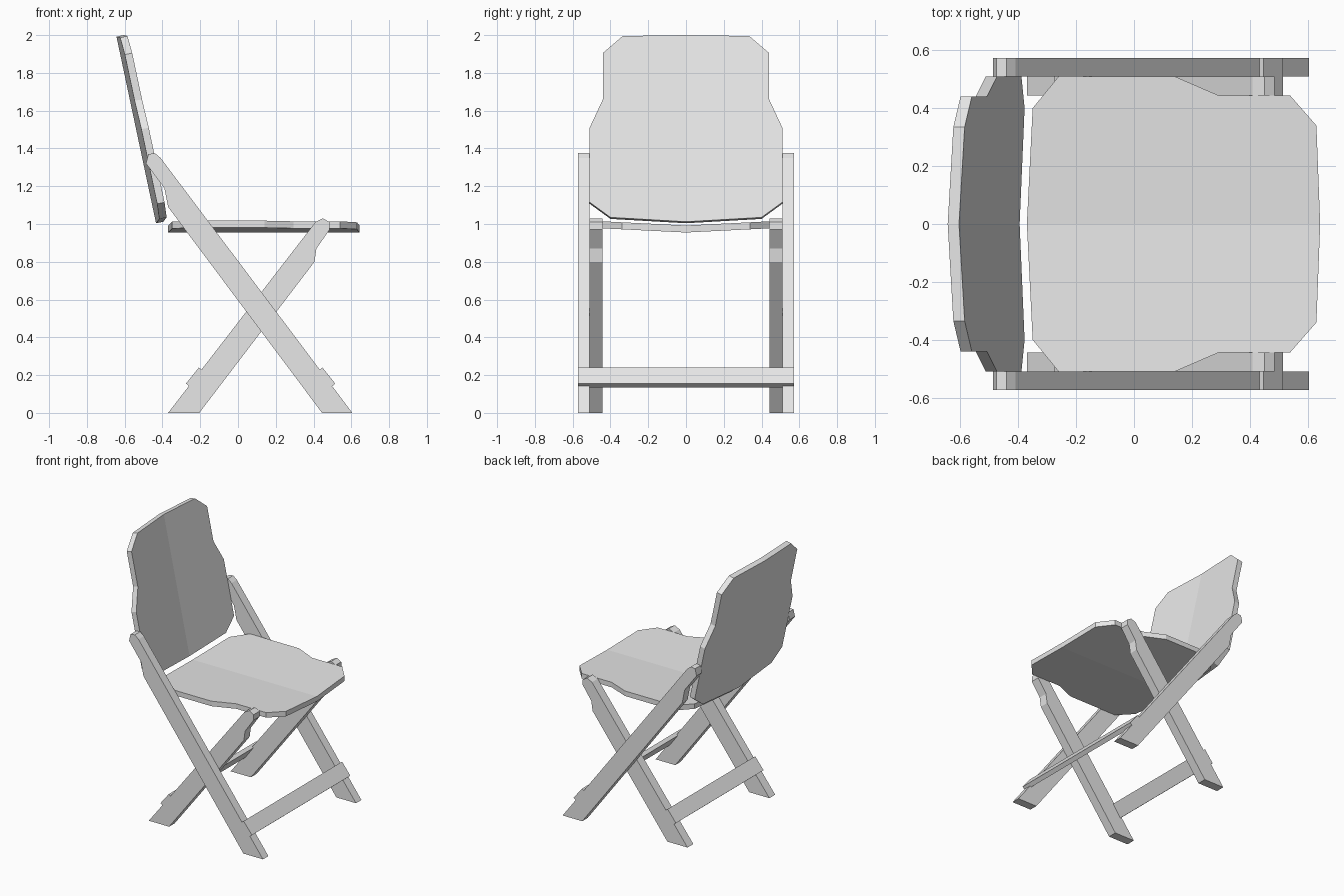
import bpy, bmesh
from mathutils import Vector

if "Cube" in bpy.data.objects:
    bpy.data.objects.remove(bpy.data.objects["Cube"])

mat = bpy.data.materials.new("light grey")
mat.diffuse_color = (0.8, 0.8, 0.8, 1)
mat.use_nodes = True
mat.node_tree.nodes["Principled BSDF"].inputs["Base Color"].default_value = mat.diffuse_color


def slab(name, polygons, offset):
    """Extrude flat polygons (sharing edges where they meet) by an offset vector."""
    bm = bmesh.new()
    for poly in polygons:
        bm.faces.new([bm.verts.new(p) for p in poly])
    bmesh.ops.remove_doubles(bm, verts=bm.verts, dist=1e-5)
    ext = bmesh.ops.extrude_face_region(bm, geom=bm.faces[:], use_keep_orig=True)
    moved = [g for g in ext["geom"] if isinstance(g, bmesh.types.BMVert)]
    bmesh.ops.translate(bm, verts=moved, vec=Vector(offset))
    bmesh.ops.recalc_face_normals(bm, faces=bm.faces)
    me = bpy.data.meshes.new(name)
    bm.to_mesh(me)
    bm.free()
    me.materials.append(mat)
    ob = bpy.data.objects.new(name, me)
    bpy.context.collection.objects.link(ob)
    return ob


def side_slab(name, profile, y0, y1):
    """Extrude an x-z profile between two y positions."""
    return slab(name, [[(x, y0, z) for x, z in profile]], (0, y1 - y0, 0))


def creased_panel(name, outline, place, offset):
    """Two mirrored halves meeting in a shallow crease at y = 0."""
    halves = [[place(a, s * y) for a, y in outline] for s in (1, -1)]
    return slab(name, halves, offset)


# Leg profiles, in x and z
long_leg = [(0.445, 0), (0.605, 0), (-0.41, 1.35), (-0.44, 1.375),
            (-0.475, 1.37), (-0.487, 1.32), (-0.39, 1.19), (-0.37, 1.09)]
short_leg = [(-0.37, 0), (-0.205, 0), (0.405, 0.80), (0.415, 0.87), (0.485, 0.97),
             (0.485, 1.01), (0.45, 1.03), (0.41, 1.01)]
for side, s in (("left", 1), ("right", -1)):
    side_slab("long_leg_" + side, long_leg, s * 0.51, s * 0.573)
    side_slab("short_leg_" + side, short_leg, s * 0.443, s * 0.51)

# Cross bars let into the edges of the legs
side_slab("front_cross_bar", [(0.425, 0.222), (0.447, 0.24), (0.515, 0.155), (0.49, 0.134)],
          -0.573, 0.573)
side_slab("rear_cross_bar", [(-0.185, 0.222), (-0.207, 0.24), (-0.275, 0.155), (-0.25, 0.134)],
          -0.51, 0.51)

# Seat, outline in x and y
seat = [(-0.37, 0), (-0.35, 0.40), (-0.26, 0.51), (0.14, 0.51), (0.295, 0.443),
        (0.54, 0.443), (0.63, 0.34), (0.643, 0)]
creased_panel("seat", seat, lambda x, y: (x, y, 0.955 + 0.05 * abs(y)), (0, 0, 0.037))

# Leaning back rest, outline in z and y
back = [(1.012, 0), (1.035, 0.40), (1.115, 0.51), (1.51, 0.51), (1.66, 0.44),
        (1.905, 0.44), (1.995, 0.335), (2.0, 0)]
creased_panel("back_rest", back,
              lambda z, y: (-0.395 - 0.212 * (z - 1.012) + 0.055 * abs(y), y, z),
              (-0.039, 0, -0.008))
